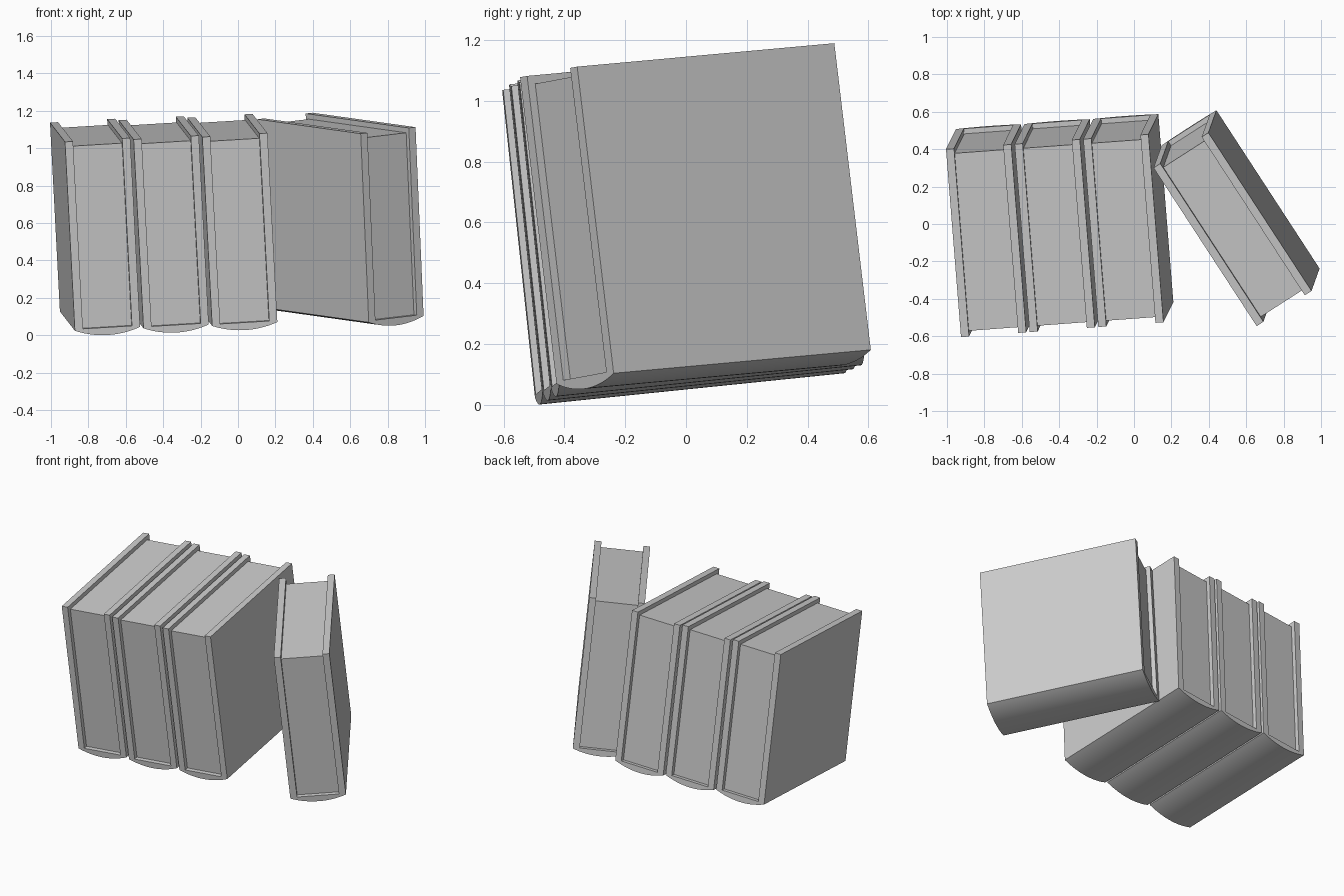
import bpy, bmesh, math
from mathutils import Vector, Matrix

cube = bpy.data.objects.get("Cube")
if cube:
    bpy.data.objects.remove(cube, do_unlink=True)

# One plain grey for everything
grey = bpy.data.materials.new("plain grey")
grey.use_nodes = True
COLOUR = (0.6, 0.6, 0.6, 1)
grey.diffuse_color = COLOUR
grey.node_tree.nodes["Principled BSDF"].inputs["Base Color"].default_value = COLOUR

# Book size: thickness, depth, height, board thickness, spine bulge, page inset
WIDTH, DEPTH, HEIGHT = 0.35, 1.013, 1.017
BOARD, BULGE, INSET = 0.043, 0.033, 0.028
SPINE_STEPS = 20


def extrude_profile(name, profile, start, end, matrix):
    """Extrude an (x, z) outline along local y and place it."""
    bm = bmesh.new()
    face = bm.faces.new([bm.verts.new((x, start, z)) for x, z in profile])
    moved = bmesh.ops.extrude_face_region(bm, geom=[face])["geom"]
    bmesh.ops.translate(bm, vec=(0, end - start, 0),
                        verts=[v for v in moved if isinstance(v, bmesh.types.BMVert)])
    bmesh.ops.recalc_face_normals(bm, faces=bm.faces)
    mesh = bpy.data.meshes.new(name)
    bm.to_mesh(mesh)
    bm.free()
    mesh.materials.append(grey)
    obj = bpy.data.objects.new(name, mesh)
    obj.matrix_world = matrix
    bpy.context.collection.objects.link(obj)
    return obj


def placement(corner, up, back):
    """Matrix whose axes are across, back and up, at the lower front left corner."""
    up, back = Vector(up).normalized(), Vector(back).normalized()
    across = back.cross(up).normalized()
    back = up.cross(across)
    matrix = Matrix((across, back, up)).transposed().to_4x4()
    matrix.translation = corner
    return matrix


def spine_arc():
    """Bulging spine from the left corner to the right corner."""
    half = WIDTH / 2
    radius = (half * half + BULGE * BULGE) / (2 * BULGE)
    sweep = math.asin(half / radius)
    angles = [sweep * (2 * i / SPINE_STEPS - 1) for i in range(SPINE_STEPS + 1)]
    return [(half + radius * math.sin(a), radius - BULGE - radius * math.cos(a))
            for a in angles]


def make_book(name, matrix):
    # Case: two boards joined by the rounded spine
    inner, floor = WIDTH - BOARD, 0.008
    case = [(0, HEIGHT)] + spine_arc() + [
        (WIDTH, HEIGHT), (inner, HEIGHT), (inner, floor), (BOARD, floor), (BOARD, HEIGHT)]
    cover = extrude_profile(name + "_cover", case, 0, DEPTH, matrix)
    bpy.ops.object.select_all(action="DESELECT")
    cover.select_set(True)
    bpy.context.view_layer.objects.active = cover
    bpy.ops.object.shade_smooth_by_angle(angle=math.radians(30))
    # Page block, set back from the board edges
    top = HEIGHT - INSET
    block = [(BOARD, floor), (inner, floor), (inner, top), (BOARD, top)]
    extrude_profile(name + "_pages", block, INSET, DEPTH - INSET, matrix)


# Row of three leaning books
first, step = Vector((-0.872, -0.497, 0.024)), Vector((0.367, 0.027, 0.013))
for i, name in enumerate(("left_book", "middle_book", "right_book")):
    make_book(name, placement(first + step * i, (-0.053, -0.108, 1.011), (-0.08, 1.006, 0.098)))

# Separate book turned away from the row
make_book("turned_book", placement((0.699, -0.426, 0.069), (-0.043, -0.12, 1.009),
                                   (-0.551, 0.845, 0.079)))
